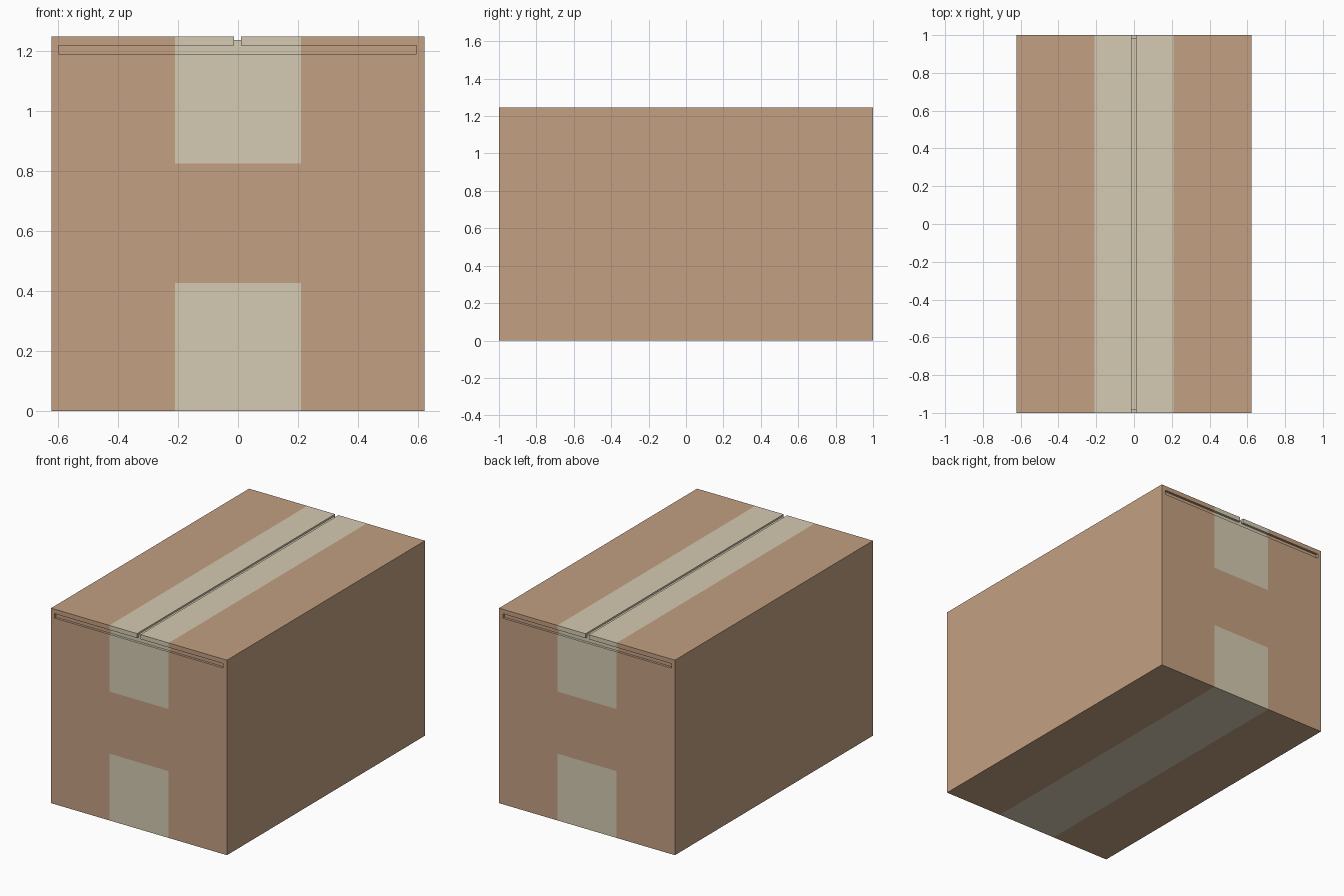
import bpy, bmesh
from mathutils import Vector

if "Cube" in bpy.data.objects:
    bpy.data.objects.remove(bpy.data.objects["Cube"])

W, L, H = 0.622, 1.0, 1.247      # half width, half length, height
TAPE = 0.21                      # half width of the tape
D = 0.015                        # depth of the recesses


def material(name, rgb):
    m = bpy.data.materials.new(name)
    m.diffuse_color = (*rgb, 1)
    m.use_nodes = True
    m.node_tree.nodes["Principled BSDF"].inputs["Base Color"].default_value = m.diffuse_color
    return m


def box(name, x, y, z):
    bpy.ops.mesh.primitive_cube_add(size=1, location=[sum(r) / 2 for r in (x, y, z)])
    ob = bpy.context.object
    ob.name = name
    ob.scale = [r[1] - r[0] for r in (x, y, z)]
    bpy.ops.object.transform_apply(location=True, scale=True)
    return ob


carton = box("cardboard_box", (-W, W), (-L, L), (0, H))

# Flap seam along the top, and a T-shaped flap gap at both ends
cutters = [box("seam_cutter", (-0.014, 0.010), (-1.2, 1.2), (1.236, 1.4))]
for s in (-1, 1):
    y = sorted((s * (L - D), s * 1.1))
    cutters.append(box("gap_cutter", (-0.598, 0.594), y, (1.19, 1.218)))
    cutters.append(box("gap_stem_cutter", (-0.014, 0.010), y, (1.205, 1.4)))

for c in cutters:
    mod = carton.modifiers.new("cut", 'BOOLEAN')
    mod.operation, mod.solver, mod.object = 'DIFFERENCE', 'EXACT', c
    bpy.context.view_layer.objects.active = carton
    bpy.ops.object.modifier_apply(modifier=mod.name)
for c in cutters:
    bpy.data.objects.remove(c)

# Tape is flush with the card: split the faces at its borders and colour them
carton.data.materials.clear()
carton.data.materials.append(material("cardboard", (0.546, 0.352, 0.223)))
carton.data.materials.append(material("tape", (0.665, 0.597, 0.445)))

bm = bmesh.new()
bm.from_mesh(carton.data)
for co, no in (((TAPE, 0, 0), (1, 0, 0)), ((-TAPE, 0, 0), (1, 0, 0)),
               ((0, 0, 0.427), (0, 0, 1)), ((0, 0, 0.824), (0, 0, 1))):
    bmesh.ops.bisect_plane(bm, geom=bm.verts[:] + bm.edges[:] + bm.faces[:],
                           plane_co=co, plane_no=no)
for f in bm.faces:
    c = f.calc_center_median()
    f.material_index = int(abs(c.x) < TAPE and not 0.427 < c.z < 0.824)
    f.smooth = False
bm.to_mesh(carton.data)
bm.free()
